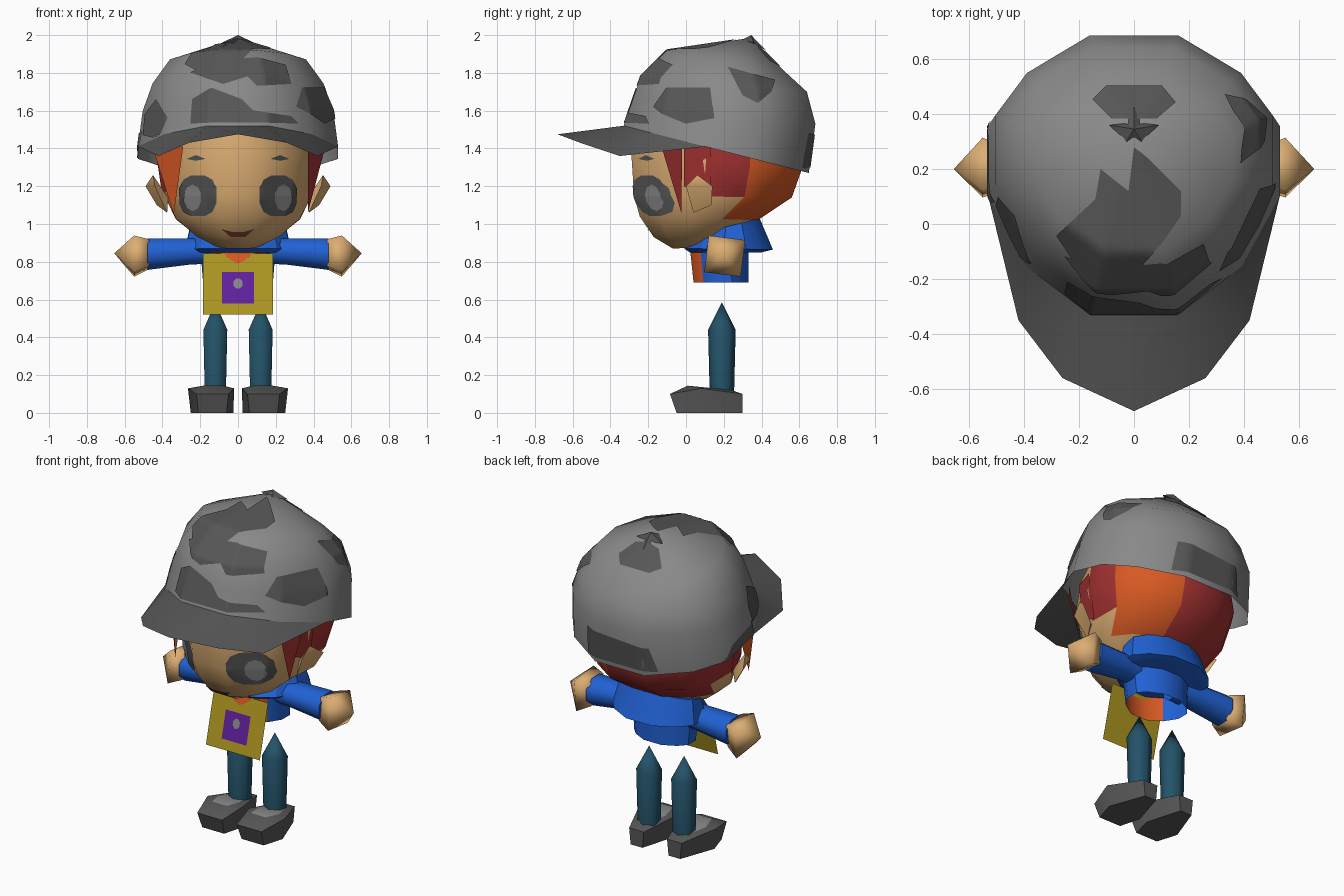
import bpy, bmesh, math
from mathutils import Vector
from mathutils.bvhtree import BVHTree

if "Cube" in bpy.data.objects:
    bpy.data.objects.remove(bpy.data.objects["Cube"])


def material(name, rgb):
    m = bpy.data.materials.new(name)
    m.diffuse_color = (*rgb, 1)
    m.use_nodes = True
    m.node_tree.nodes["Principled BSDF"].inputs["Base Color"].default_value = m.diffuse_color
    return m


LIGHT = material("light grey", (.25, .25, .25))
DARK = material("dark grey", (.095, .095, .095))
SKIN = material("skin", (.72, .42, .17))
BLUE = material("blue", (.015, .12, .66))
ORANGE = material("orange", (.68, .10, .017))
RED = material("red", (.36, .03, .03))
TEAL = material("teal", (.017, .085, .14))
YELLOW = material("yellow", (.42, .31, .015))
PURPLE = material("purple", (.12, .015, .34))
BROWN = material("brown", (.13, .03, .02))


def finish(name, bm, mats, rule=None, angle=40, normals=True):
    if normals:
        bmesh.ops.recalc_face_normals(bm, faces=bm.faces)
    for f in bm.faces:
        if rule:
            f.material_index = rule(f.calc_center_median())
    bmesh.ops.triangulate(bm, faces=bm.faces)
    me = bpy.data.meshes.new(name)
    bm.to_mesh(me)
    bm.free()
    for m in mats:
        me.materials.append(m)
    ob = bpy.data.objects.new(name, me)
    bpy.context.collection.objects.link(ob)
    bpy.ops.object.select_all(action='DESELECT')
    ob.select_set(True)
    bpy.context.view_layer.objects.active = ob
    bpy.ops.object.shade_smooth_by_angle(angle=math.radians(angle))
    return ob


def loft(name, rings, mats, rule=None, start=True, end=True, angle=40):
    """Skin a stack of rings; a one-point ring makes a tip."""
    bm = bmesh.new()
    rows = [[bm.verts.new(p) for p in r] for r in rings]
    for a, b in zip(rows, rows[1:]):
        n = max(len(a), len(b))
        for i in range(n):
            j = (i + 1) % n
            if len(b) == 1:
                bm.faces.new((a[i], a[j], b[0]))
            elif len(a) == 1:
                bm.faces.new((a[0], b[j], b[i]))
            else:
                bm.faces.new((a[i], a[j], b[j], b[i]))
    if start and len(rows[0]) > 2:
        bm.faces.new(rows[0])
    if end and len(rows[-1]) > 2:
        bm.faces.new(rows[-1])
    return finish(name, bm, mats, rule, angle)


def sheet(name, verts, faces, mat):
    bm = bmesh.new()
    vs = [bm.verts.new(v) for v in verts]
    for f in faces:
        bm.faces.new([vs[i] for i in f])
    return finish(name, bm, [mat])


HALF = [(.32, 1), (.77, .72), (1, .40), (1, -.12), (.74, -.64), (.30, -1)]
PLAN = HALF + [(-u, v) for u, v in reversed(HALF)]


def ring(rx, yf, yb, zf, zb):
    """Twelve-sided outline with front and back depth and height."""
    return [(u * rx, (yf + yb) / 2 + v * (yb - yf) / 2,
             (zf + zb) / 2 + v * (zb - zf) / 2) for u, v in PLAN]


def xring(x, cy, cz, ry, rz, n, turn=0):
    return [(x, cy + ry * math.cos(turn + i * math.tau / n),
             cz + rz * math.sin(turn + i * math.tau / n)) for i in range(n)]


SIDES = {  # ray origin and direction for each projection
    'front': lambda a, b: ((a, -3, b), (0, 1, 0)),
    'back': lambda a, b: ((a, 3, b), (0, -1, 0)),
    'right': lambda a, b: ((3, a, b), (-1, 0, 0)),
    'left': lambda a, b: ((-3, a, b), (1, 0, 0)),
    'top': lambda a, b: ((a, b, 4), (0, 0, -1))}


def decal(name, target, mat, patches, lift=.005):
    """Drape flat outlines onto a part as thin painted patches."""
    me = target.data
    tree = BVHTree.FromPolygons([v.co for v in me.vertices],
                                [p.vertices for p in me.polygons])
    out = bmesh.new()
    for side, pts in patches:
        bm = bmesh.new()
        bm.faces.new([bm.verts.new((a, b, 0)) for a, b in pts])
        bmesh.ops.triangulate(bm, faces=bm.faces)
        bmesh.ops.subdivide_edges(bm, edges=bm.edges, cuts=11, use_grid_fill=True)
        made = {}
        for v in bm.verts:
            o, d = map(Vector, SIDES[side](v.co.x, v.co.y))
            hit, nor, _, _ = tree.ray_cast(o, d)
            if hit and nor.dot(d) < 0:
                made[v] = out.verts.new(hit + nor * lift)
        d = Vector(SIDES[side](0, 0)[1])
        for f in bm.faces:
            if all(v in made for v in f.verts):
                g = out.faces.new([made[v] for v in f.verts])
                g.normal_update()
                if g.normal.dot(d) > 0:
                    g.normal_flip()
        bm.free()
    return finish(name, out, [mat], normals=False, angle=60)


def oval(x, z, rx, rz, n=10, power=1):
    def c(t):
        return math.copysign(abs(t) ** power, t)
    return [(x + rx * c(math.cos((i + .5) * math.tau / n)),
             z + rz * c(math.sin((i + .5) * math.tau / n))) for i in range(n)]


# Cap dome with camouflage patches
base = ring(.53, -.33, .65, 1.52, 1.27)
cap = loft("cap_dome", [base, ring(.505, -.285, .685, 1.65, 1.53),
                        ring(.452, -.24, .64, 1.78, 1.70),
                        ring(.36, -.10, .52, 1.92, 1.81),
                        [(0, .34, 1.985)]], [LIGHT], start=False, angle=50)
decal("cap_patches", cap, DARK, [
    ('front', [(-.50, 1.47), (-.49, 1.58), (-.43, 1.66), (-.37, 1.56), (-.42, 1.45)]),
    ('front', [(-.25, 1.53), (-.24, 1.66), (-.14, 1.72), (.02, 1.66), (.08, 1.60), (.28, 1.57), (.32, 1.53), (.15, 1.535), (-.15, 1.535)]),
    ('front', [(-.25, 1.80), (-.12, 1.86), (.10, 1.88), (.25, 1.84), (.28, 1.74), (.10, 1.73), (.05, 1.78), (-.08, 1.74)]),
    ('top', [(0, .28), (.05, .24), (.17, .12), (.17, .03), (.10, -.07),
             (0, -.18), (-.20, -.16), (-.28, -.04), (-.14, .09), (-.12, .20), (-.02, .12)]),
    ('top', [(-.15, .45), (-.10, .50), (.10, .50), (.15, .44), (.08, .38), (-.08, .38)]),
    ('right', [(-.17, 1.62), (-.10, 1.72), (.13, 1.72), (.15, 1.56), (0, 1.53), (-.12, 1.58)]),
    ('right', [(.22, 1.83), (.47, 1.76), (.45, 1.70), (.38, 1.64), (.30, 1.68)]),
    ('left', [(.38, 1.345), (.30, 1.42), (.08, 1.49), (.08, 1.41)]),
    ('back', [(.24, 1.30), (.22, 1.48), (-.20, 1.45), (-.24, 1.30)])])

# Cap brim
inner = [base[i] for i in (3, 4, 5, 6, 7, 8)]
outer = [(.42, -.35, 1.36), (.26, -.56, 1.43), (0, -.68, 1.475),
         (-.26, -.56, 1.43), (-.42, -.35, 1.36)]
sheet("cap_brim", inner + outer,
      [(0, 1, 6), (1, 2, 7, 6), (2, 8, 7), (2, 3, 8), (3, 9, 8),
       (3, 4, 10, 9), (4, 5, 10)], DARK)

# Star button draped over the top of the cap
star = []
for i in range(10):
    r, a = (.095 if i % 2 == 0 else .045), i * math.pi / 5
    y = .33 + r * math.cos(a)
    star.append((r * math.sin(a), y, 1.975 - max(0, y - .33) * .6 - max(0, .33 - y) * .3))
loft("cap_star", [star, [(0, .345, 2.0)]], [DARK], angle=10)


# Head, with hair coloured on its back and sides
def hair(c):
    if not ((c.y > .12 and c.z > 1.13) or (c.y > .24 and c.z > 1.0)):
        return 0
    return 1 if c.x > .1 and c.y > .24 else 2


head = loft("head", [ring(.10, -.07, .15, .87, .88), ring(.22, -.17, .24, .93, .94),
                     ring(.33, -.245, .38, 1.04, 1.02), ring(.385, -.275, .56, 1.15, 1.14),
                     ring(.425, -.29, .61, 1.38, 1.28), ring(.40, -.26, .58, 1.54, 1.50)],
            [SKIN, ORANGE, RED], hair, angle=60)
sheet("left_hair_lock", [(-.29, -.21, 1.41), (-.45, -.03, 1.40), (-.34, -.13, 1.05), (-.43, .10, 1.40)],
      [(0, 1, 2), (1, 3, 2)], ORANGE)
sheet("right_hair_lock", [(.37, -.13, 1.41), (.46, -.02, 1.40), (.37, -.025, 1.06)], [(0, 1, 2)], RED)
for s, side in ((-1, "left"), (1, "right")):
    sheet(side + "_sideburn", [(s * .395, -.01, 1.42), (s * .44, .13, 1.42),
                               (s * .40, .13, 1.14), (s * .37, -.01, 1.20)], [(0, 1, 2, 3)], RED)

# Face details
eyes, irises, brows = [], [], []
for s in (-1, 1):
    eyes.append(('front', oval(s * .21, 1.15, .10, .11, 12, .75)))
    irises.append(('front', oval(s * .235, 1.14, .048, .07)))
    brows.append(('front', [(s * .27, 1.345), (s * .22, 1.365), (s * .17, 1.345), (s * .22, 1.335)]))
decal("eyes", head, DARK, eyes + brows, .004)
decal("irises", head, LIGHT, irises, .009)
decal("mouth", head, BROWN, [('front', [(-.085, .975), (-.03, .96), (.03, .96), (.085, .975), (.04, .935), (-.04, .935)])])

# Collar and torso
loft("collar", [ring(.25, .02, .40, .85, .85), ring(.28, -.01, .46, .87, .865),
                ring(.25, .07, .39, .95, 1.03), ring(.16, .12, .34, .95, 1.02)], [BLUE], angle=30)
loft("torso", [ring(.185, .04, .33, .69, .69), ring(.20, .02, .33, .88, .88)],
     [BLUE, ORANGE], lambda c: 1 if c.y < .1 else 0, start=False)


# Chest panel, emblem square and neck scarf on one leaning plane
def leaning(pts, lift):
    return [(x, -.05 + (z - .52) * .25 - lift, z) for x, z in pts]


def box(x, lo, hi):
    return [(-x, lo), (x, lo), (x, hi), (-x, hi)]


sheet("chest_panel", leaning(box(.185, .52, .845), 0), [(0, 1, 2, 3)], YELLOW)
sheet("panel_square", leaning(box(.085, .58, .745), .004), [(0, 1, 2, 3)], PURPLE)
sheet("panel_dot", leaning(oval(0, .685, .025, .03, 8), .008), [range(8)], LIGHT)
sheet("neck_scarf", leaning([(-.08, .85), (-.04, .81), (0, .79), (.04, .81), (.08, .85)], .006),
      [range(5)], ORANGE)

for s, side in ((-1, "left"), (1, "right")):
    # Ear
    loft(side + "_ear", [[(s * .37, .07, 1.14)],
                         [(s * .44, 0, 1.20), (s * .45, .06, 1.26), (s * .49, .14, 1.20),
                          (s * .43, .135, 1.10), (s * .375, .04, 1.06)]], [SKIN])
    # Sleeve and hand
    t = math.pi / 8
    loft(side + "_sleeve", [xring(s * .12, .19, .855, .08, .07, 8, t),
                            xring(s * .25, .195, .855, .09, .075, 8, t),
                            xring(s * .48, .20, .84, .10, .09, 8, t)], [BLUE], angle=60)
    q = math.radians(38)
    loft(side + "_hand", [xring(s * .47, .20, .84, .10, .10, 4, q),
                          xring(s * .55, .205, .83, .138, .138, 4, q),
                          [(s * .655, .20, .845)]], [SKIN], angle=100)
    # Leg
    loft(side + "_leg", [[(s * .12 + r * math.cos(a), .19 + r * math.sin(a), z)
                          for a in [math.pi / 2 + i * math.pi / 3 for i in range(6)]]
                         for r, z in ((.064, .08), (.073, .44))] + [[(s * .12, .19, .585)]],
         [TEAL], angle=61)
    # Shoe with a pale opening around the leg
    foot = [(.09, .30), (.17, .30), (.25, .08), (.21, -.05), (.06, -.05), (.025, .08)]
    upper = [(.08, .30, .10), (.18, .30, .10), (.265, .08, .13),
             (.22, -.085, .10), (.05, -.085, .10), (.02, .08, .13)]
    rim = [(.13 + (x - .13) * .6, .15 + (y - .15) * .6) for x, y, z in upper]
    loft(side + "_shoe", [[(s * x, y, 0) for x, y in foot],
                          [(s * x, y, z) for x, y, z in upper],
                          [(s * x, y, .145 - .1 * y) for x, y in rim]],
         [DARK, LIGHT], lambda c: int(c.z > .1 and abs(abs(c.x) - .13) < .03 and .07 < c.y < .17),
         angle=60)
